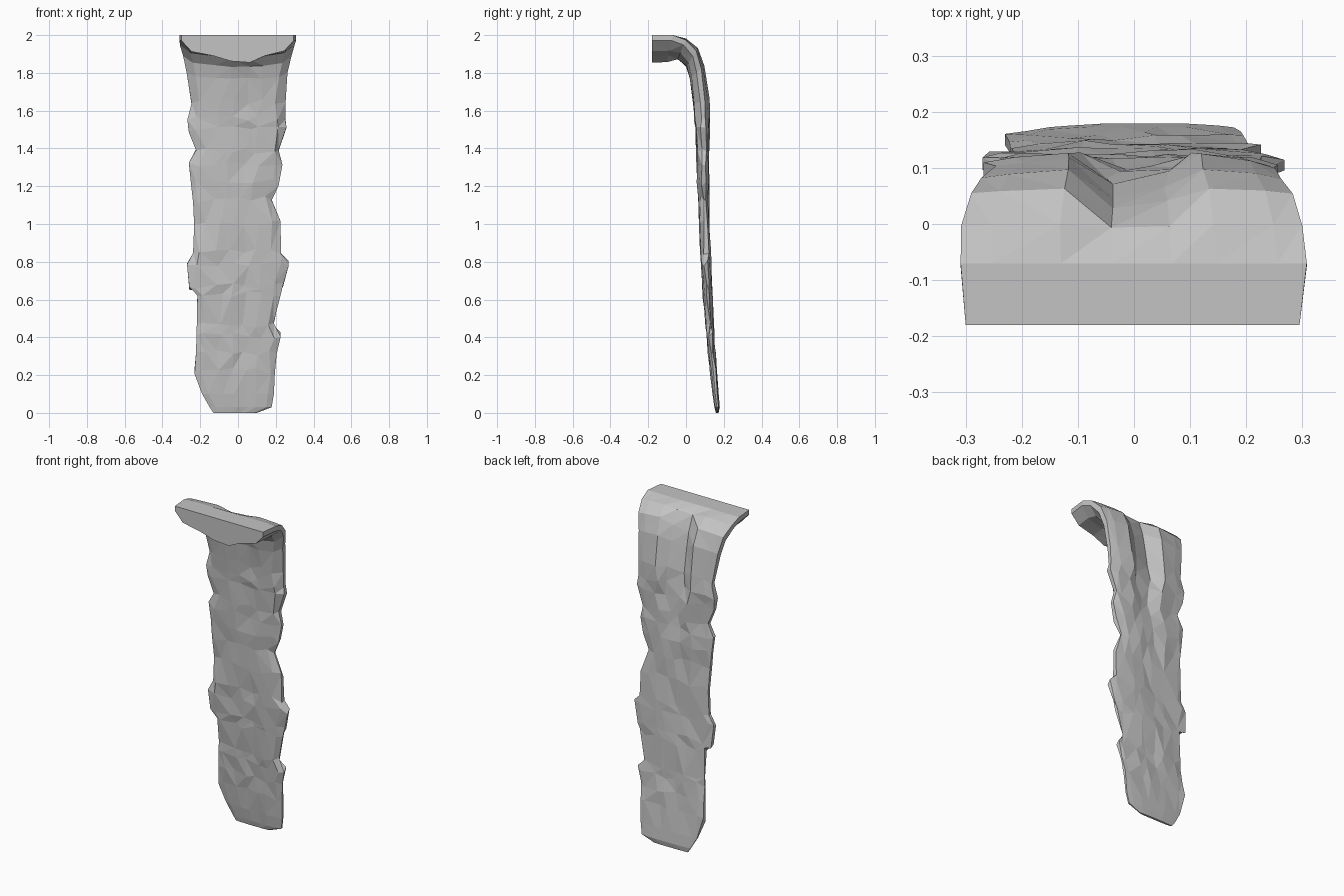
import bpy, bmesh, random
from mathutils import Vector

if "Cube" in bpy.data.objects:
    bpy.data.objects.remove(bpy.data.objects["Cube"])

random.seed(4)

stone = bpy.data.materials.new("plain grey")
stone.diffuse_color = (0.55, 0.55, 0.55, 1)
stone.use_nodes = True
stone.node_tree.nodes["Principled BSDF"].inputs["Base Color"].default_value = stone.diffuse_color


def lerp_table(z, table):
    """Straight-line interpolation in a short (height, value) table."""
    for (z0, v0), (z1, v1) in zip(table, table[1:]):
        if z <= z1:
            return v0 + (v1 - v0) * max(0, z - z0) / (z1 - z0)
    return table[-1][1]


# Side profile of the hanging slab
FRONT_Y = [(0, .158), (.05, .145), (.25, .125), (.5, .1), (.75, .08), (1, .07), (1.4, .055), (1.7, .032)]
BACK_Y = [(0, .172), (.03, .179), (.2, .165), (.4, .147), (.75, .13), (1, .125), (1.3, .12), (1.6, .126), (1.7, .12)]
CHANNEL = [(.8, 0), (1.2, .15), (1.5, .45), (1.7, .68)]

# Ragged side edges: height, left x, right x
EDGES = [(0, -.13, .10), (.03, -.15, .178), (.1, -.19, .19), (.22, -.23, .195), (.32, -.222, .205),
         (.41, -.22, .226), (.46, -.218, .188), (.63, -.215, .225), (.67, -.258, .24), (.79, -.27, .268),
         (.85, -.238, .228), (1, -.232, .225), (1.13, -.238, .178), (1.22, -.25, .215), (1.32, -.26, .235),
         (1.39, -.222, .215), (1.5, -.26, .257), (1.56, -.268, .25), (1.65, -.246, .252)]

# Section rows: left, right, front yz, back yz, channel depth, lip blend
rows = []
for z, xl, xr in EDGES:
    rows.append((xl, xr, (lerp_table(z, FRONT_Y), z), (lerp_table(z, BACK_Y), z), lerp_table(z, CHANNEL), 0))
rows += [(-.272, .262, (.02, 1.77), (.1, 1.84), .72, 0),
         (-.29, .283, (0, 1.83), (.065, 1.935), .6, .3),
         (-.308, .3, (-.045, 1.87), (.0, 1.983), .15, .7),
         (-.309, .308, (-.1, 1.857), (-.07, 2.0), 0, 1),
         (-.3, .295, (-.18, 1.855), (-.18, 2.0), 0, 1)]

# Across the width: position, front inset, lip underside inset, back position, channel share
COLS = [(-1, .45, .8, .78, 0), (-.82, .15, .4, .86, 0), (-.42, .05, .24, 1, .05), (-.12, 0, .05, 1, .95),
        (.22, .06, 0, 1, .6), (.48, 0, .24, 1, .05), (.83, .12, .42, .88, 0), (1, .45, .8, .76, 0)]

bm = bmesh.new()
rings = []
for i, (xl, xr, f, b, chan, lip) in enumerate(rows):
    front, back = Vector((0, *f)), Vector((0, *b))
    loose = 1 if 2 < i < len(EDGES) else 0
    ring_f, ring_b = [], []
    for u, fin, lipin, bpos, share in COLS:
        x = (xl + xr) / 2 + u * (xr - xl) / 2
        inner = abs(u) < .95
        tf = fin + (lipin - fin) * lip
        tb = (bpos + (1 - bpos) * lip) - chan * share
        for ring, t in ((ring_f, tf), (ring_b, tb)):
            p = front.lerp(back, t)
            p.x = x + loose * inner * random.uniform(-.018, .018)
            p.z += loose * random.uniform(-.018, .018)
            p.y += loose * random.uniform(-.006, .006)
            ring.append(bm.verts.new(p))
    rings.append(ring_f + ring_b[::-1])

# Skin between neighbouring sections, then close both ends
n = len(rings[0])
for r0, r1 in zip(rings, rings[1:]):
    for j in range(n):
        k = (j + 1) % n
        bm.faces.new((r0[j], r0[k], r1[k], r1[j]))
bm.faces.new(rings[0][::-1])
bm.faces.new(rings[-1])
bmesh.ops.recalc_face_normals(bm, faces=bm.faces)
bmesh.ops.triangulate(bm, faces=bm.faces[:])

mesh = bpy.data.meshes.new("hanging_slab")
bm.to_mesh(mesh)
bm.free()
mesh.materials.append(stone)
slab = bpy.data.objects.new("hanging_slab", mesh)
bpy.context.scene.collection.objects.link(slab)
